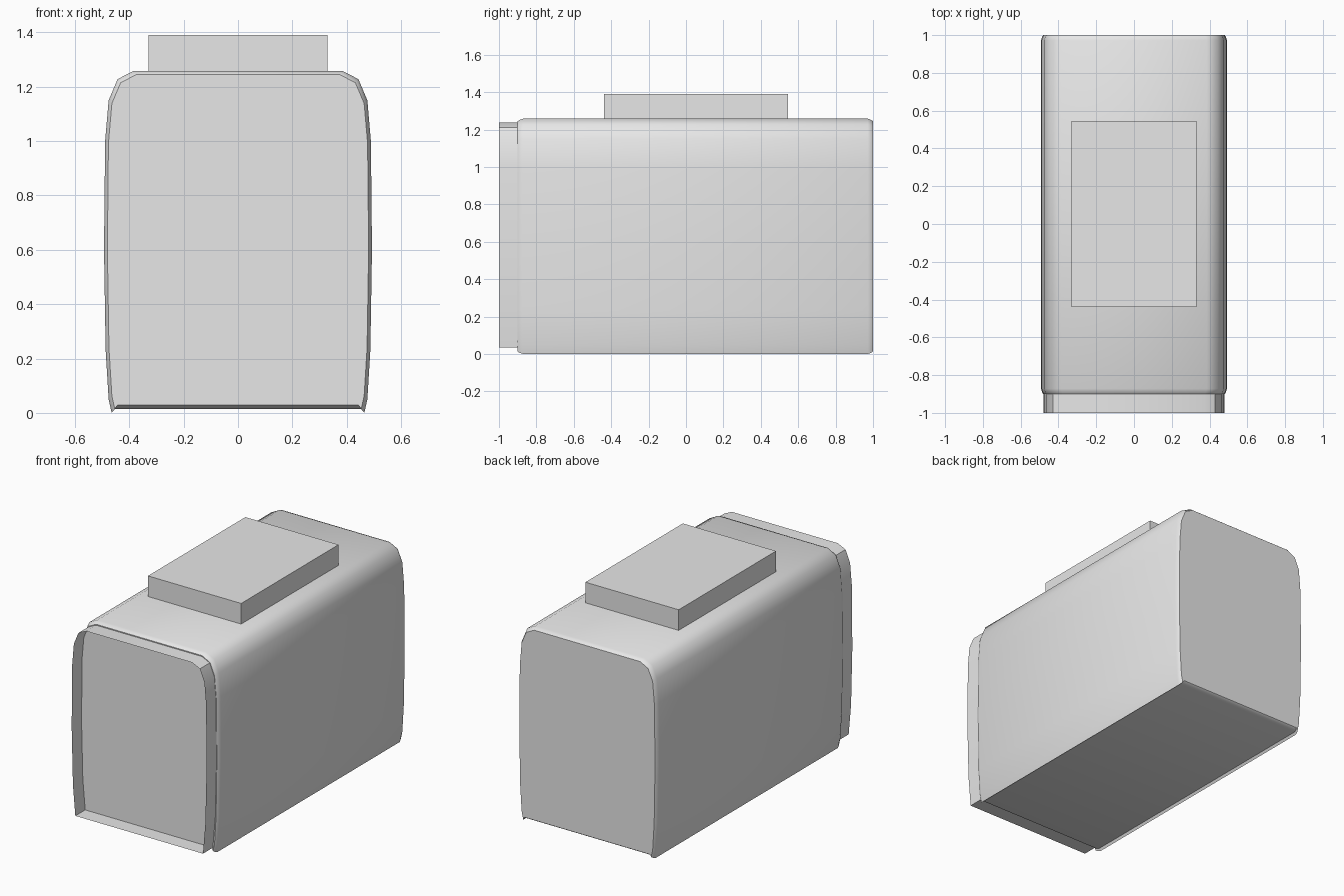
import bpy, bmesh, math

cube = bpy.data.objects.get("Cube")
if cube:
    bpy.data.objects.remove(cube, do_unlink=True)

grey = bpy.data.materials.new("light_grey")
grey.use_nodes = True
grey.diffuse_color = (0.8, 0.8, 0.8, 1)
grey.node_tree.nodes["Principled BSDF"].inputs["Base Color"].default_value = (0.8, 0.8, 0.8, 1)

MID = 0.63  # height about which sections shrink


def mirrored(half):
    """Close a half section by mirroring it across x = 0."""
    return half + [(-x, z) for x, z in reversed(half)]


def loft(name, section, stations, cap_start, cap_end):
    """Skin a section along y; each station is (y, x scale, z scale)."""
    bm = bmesh.new()
    rings = [[bm.verts.new((x * sx, y, MID + (z - MID) * sz)) for x, z in section]
             for y, sx, sz in stations]
    n = len(section)
    for a, b in zip(rings, rings[1:]):
        for i in range(n):
            j = (i + 1) % n
            bm.faces.new((a[i], a[j], b[j], b[i]))
    if cap_start:
        bm.faces.new(rings[0][::-1])
    if cap_end:
        bm.faces.new(rings[-1])
    bmesh.ops.recalc_face_normals(bm, faces=bm.faces)
    return finish(name, bm)


def finish(name, bm):
    mesh = bpy.data.meshes.new(name)
    bm.to_mesh(mesh)
    bm.free()
    mesh.materials.append(grey)
    obj = bpy.data.objects.new(name, mesh)
    bpy.context.collection.objects.link(obj)
    return obj


def smooth(obj):
    bpy.ops.object.select_all(action='DESELECT')
    obj.select_set(True)
    bpy.context.view_layer.objects.active = obj
    bpy.ops.object.shade_smooth_by_angle(angle=math.radians(40))


# Main housing: bulging sides, rounded shoulders, small lips at the bottom
body_half = [(0.455, 0.015), (0.465, 0.0), (0.476, 0.05), (0.487, 0.23), (0.493, 0.6),
             (0.489, 1.0), (0.476, 1.15), (0.443, 1.228), (0.385, 1.258)]
body = loft("housing", mirrored(body_half),
            [(-0.9, 0.975, 0.978), (-0.892, 0.985, 0.988), (-0.872, 1, 1),
             (0.972, 1, 1), (0.992, 0.985, 0.988), (1.0, 0.975, 0.978)], True, True)
smooth(body)

# Open thin-walled rim around the front panel
rim_half = [(0.452, 0.035), (0.469, 0.23), (0.478, 0.6), (0.474, 1.0),
            (0.462, 1.135), (0.43, 1.212), (0.375, 1.238)]
rim = loft("front_rim", mirrored(rim_half), [(-1.0, 1, 1), (-0.895, 1, 1)], False, False)
smooth(rim)

# Flat block on the roof
bm = bmesh.new()
bmesh.ops.create_cube(bm, size=1)
for v in bm.verts:
    v.co = (v.co.x * 0.66, 0.053 + v.co.y * 0.985, 1.32 + v.co.z * 0.14)
finish("top_block", bm)
